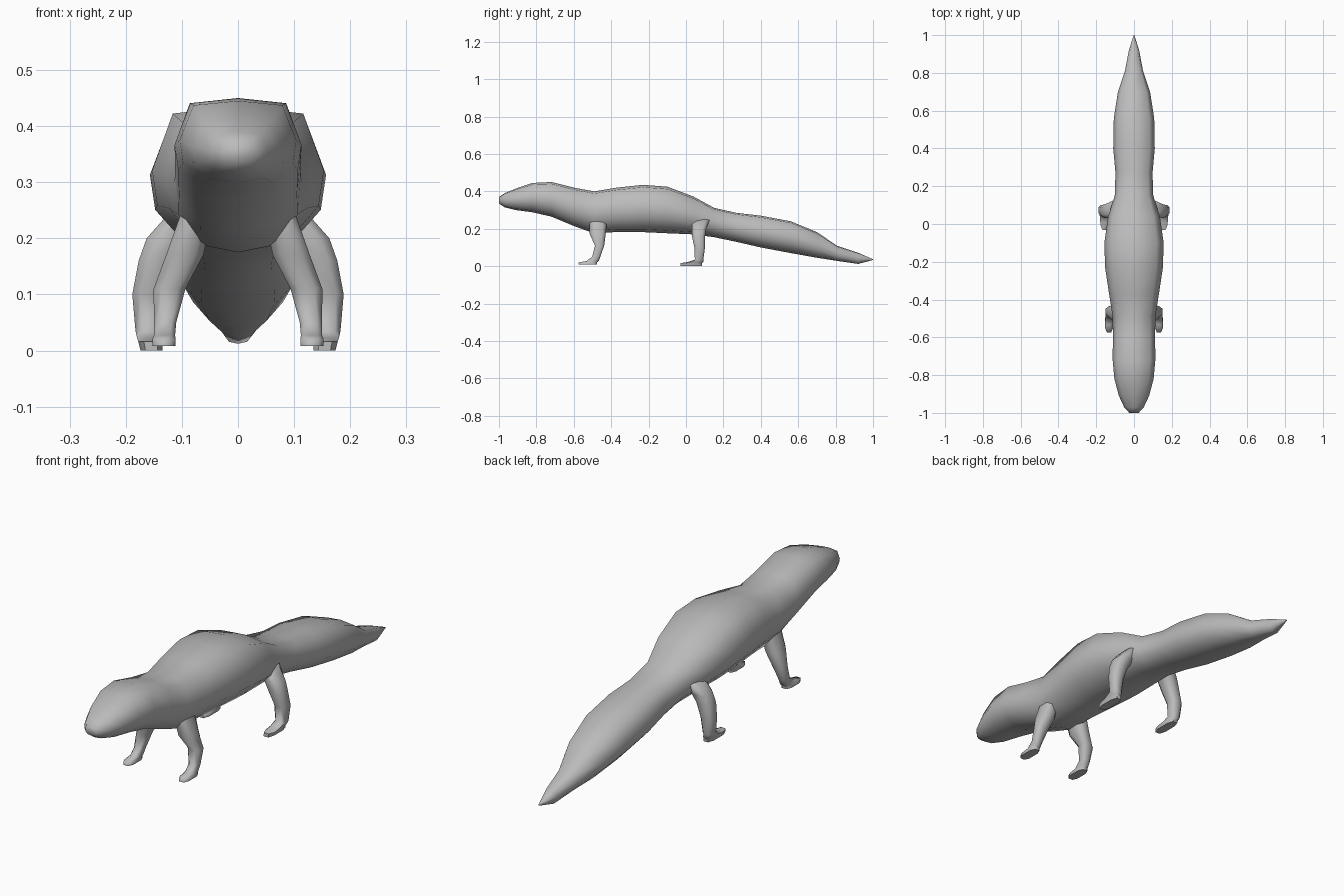
import bpy, bmesh
from math import cos, sin, pi, copysign, radians

cube = bpy.data.objects.get("Cube")
if cube:
    bpy.data.objects.remove(cube, do_unlink=True)

# Single grey skin
skin = bpy.data.materials.new("grey skin")
skin.use_nodes = True
grey = (0.5, 0.5, 0.5, 1)
skin.diffuse_color = grey
skin.node_tree.nodes["Principled BSDF"].inputs["Base Color"].default_value = grey


def loft(name, rings):
    """Bridge equal rings of points into a closed, smooth skin."""
    bm = bmesh.new()
    loops = [[bm.verts.new(p) for p in ring] for ring in rings]
    n = len(loops[0])
    for a, b in zip(loops, loops[1:]):
        for i in range(n):
            j = (i + 1) % n
            bm.faces.new((a[i], a[j], b[j], b[i]))
    bm.faces.new(loops[0])
    bm.faces.new(loops[-1])
    bmesh.ops.recalc_face_normals(bm, faces=bm.faces)
    mesh = bpy.data.meshes.new(name)
    bm.to_mesh(mesh)
    bm.free()
    mesh.materials.append(skin)
    obj = bpy.data.objects.new(name, mesh)
    bpy.context.collection.objects.link(obj)
    bpy.ops.object.select_all(action="DESELECT")
    obj.select_set(True)
    bpy.context.view_layer.objects.active = obj
    bpy.ops.object.shade_smooth_by_angle(angle=radians(70))
    return obj


# Boxy cross-section: share of half width, share of height
half = [(0.76, 0.95), (1, 0.55), (0.94, 0.3), (0.6, 0.06)]
section = [(0, 1)] + half + [(0, 0)] + [(-x, h) for x, h in reversed(half)]

# Body from snout to tail tip: y, bottom, top, half width
stations = [
    (-1, .335, .37, .025), (-.97, .315, .39, .052), (-.91, .30, .415, .08),
    (-.82, .288, .445, .104), (-.72, .265, .45, .113), (-.6, .215, .42, .112),
    (-.49, .175, .40, .113), (-.37, .183, .42, .132), (-.23, .182, .435, .153),
    (-.1, .176, .425, .157), (.04, .17, .372, .137), (.15, .155, .312, .102),
    (.27, .13, .285, .098), (.4, .10, .27, .11), (.56, .07, .24, .107),
    (.7, .045, .182, .085), (.81, .028, .108, .048), (.92, .012, .072, .027),
    (1, .033, .037, .002)]
loft("body", [[(w * x, y, lo + (hi - lo) * h) for x, h in section]
              for y, lo, hi, w in stations])


def leg(name, side, rings):
    """Leg and foot from stacked rings: x, y, z, x radius, y radius."""
    def rounded(v):
        return copysign(abs(v) ** 0.7, v)
    angles = [2 * pi * (i + 0.5) / 8 for i in range(8)]
    loft(name, [[(side * (x + rx * rounded(cos(a))), y + ry * rounded(sin(a)), z)
                 for a in angles] for x, y, z, rx, ry in rings])


front = [(.075, -.47, .24, .03, .05), (.095, -.472, .17, .035, .045),
         (.122, -.462, .11, .03, .026), (.13, -.48, .05, .021, .023),
         (.131, -.5, .027, .02, .035), (.132, -.525, .02, .022, .052),
         (.132, -.525, .008, .022, .052)]
hind = [(.09, .08, .25, .03, .05), (.125, .07, .2, .04, .04),
        (.143, .067, .16, .036, .037), (.16, .073, .1, .03, .03),
        (.16, .07, .035, .024, .024), (.158, .05, .022, .023, .045),
        (.156, .028, .016, .023, .062), (.154, .028, 0, .021, .062)]

for side, word in ((1, "left"), (-1, "right")):
    leg("front_leg_" + word, side, front)
    leg("hind_leg_" + word, side, hind)
